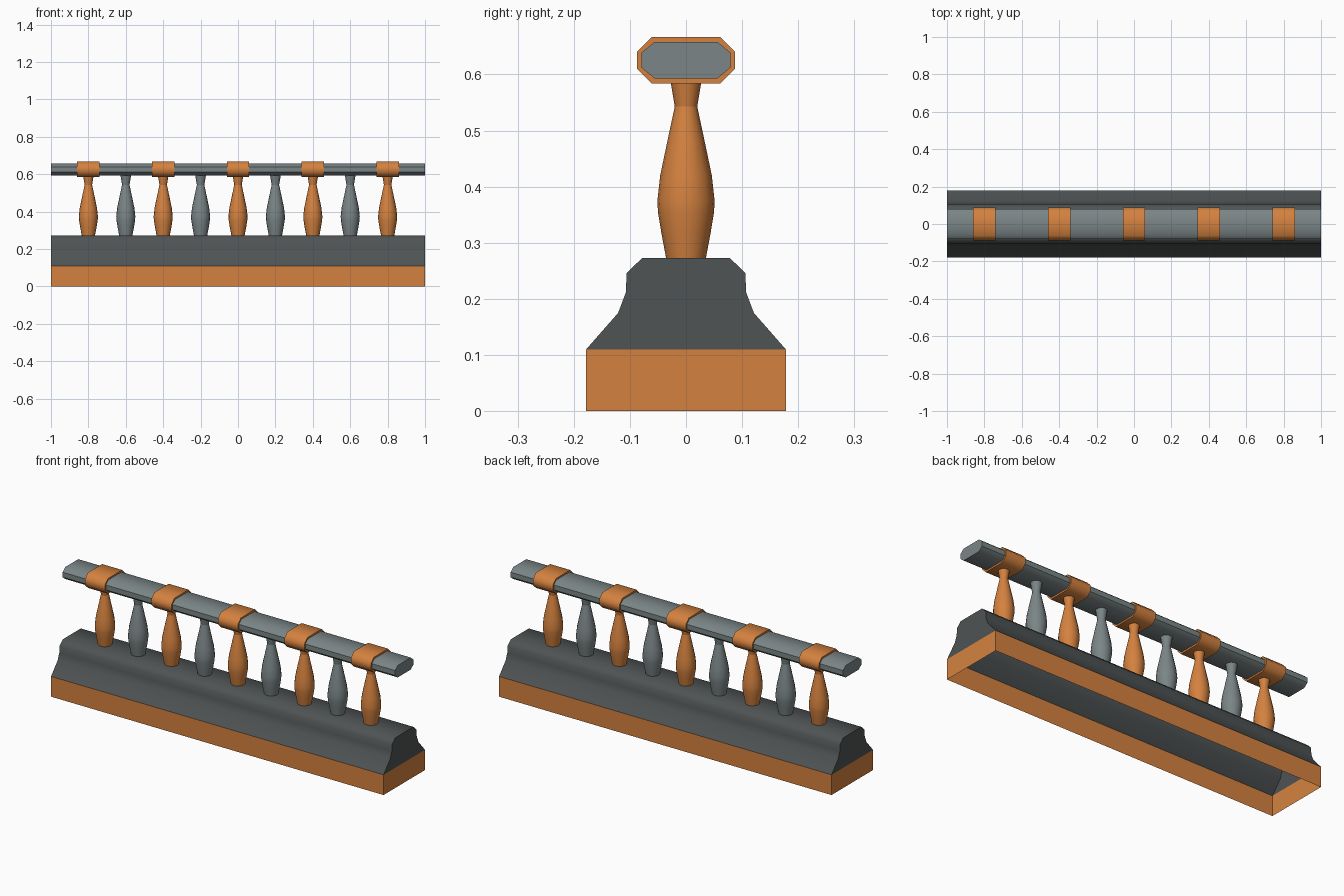
import bpy, bmesh, math

if "Cube" in bpy.data.objects:
    bpy.data.objects.remove(bpy.data.objects["Cube"])


def material(name, col):
    m = bpy.data.materials.new(name)
    m.diffuse_color = (*col, 1)
    m.use_nodes = True
    m.node_tree.nodes["Principled BSDF"].inputs["Base Color"].default_value = m.diffuse_color
    return m


ORANGE = material("orange", (0.66, 0.222, 0.05))
GREY = material("grey", (0.198, 0.235, 0.24))
DARK = material("dark_grey", (0.078, 0.087, 0.088))


def finish(bm, name, mat, angle):
    bmesh.ops.recalc_face_normals(bm, faces=bm.faces)
    me = bpy.data.meshes.new(name)
    bm.to_mesh(me)
    bm.free()
    me.materials.append(mat)
    ob = bpy.data.objects.new(name, me)
    bpy.context.collection.objects.link(ob)
    bpy.ops.object.select_all(action='DESELECT')
    ob.select_set(True)
    bpy.context.view_layer.objects.active = ob
    bpy.ops.object.shade_smooth_by_angle(angle=math.radians(angle))
    return ob


def extrude_x(name, half, x0, x1, mat, open_bottom=False, angle=50):
    """Sweep a mirrored (y, z) half profile, listed bottom to top, along x."""
    pts = half + [(-y, z) for y, z in reversed(half)]
    bm = bmesh.new()
    a = [bm.verts.new((x0, y, z)) for y, z in pts]
    b = [bm.verts.new((x1, y, z)) for y, z in pts]
    n = len(pts)
    for i in range(n - 1 if open_bottom else n):
        j = (i + 1) % n
        bm.faces.new((a[i], a[j], b[j], b[i]))
    bm.faces.new(a[::-1])
    bm.faces.new(b)
    return finish(bm, name, mat, angle)


def lathe(name, prof, x, mat, sides=16):
    """Turn an (r, z) profile around a vertical axis at x."""
    bm = bmesh.new()
    rings = [[bm.verts.new((x + r * math.cos(2 * math.pi * k / sides),
                            r * math.sin(2 * math.pi * k / sides), z))
              for k in range(sides)] for r, z in prof]
    for lo, hi in zip(rings, rings[1:]):
        for k in range(sides):
            j = (k + 1) % sides
            bm.faces.new((lo[k], lo[j], hi[j], hi[k]))
    bm.faces.new(rings[0][::-1])
    bm.faces.new(rings[-1])
    return finish(bm, name, mat, 31)


# Base skirt: four thin walls, open above and below
bm = bmesh.new()
corners = [(-1, -.178), (1, -.178), (1, .178), (-1, .178)]
low = [bm.verts.new((x, y, 0)) for x, y in corners]
top = [bm.verts.new((x, y, .11)) for x, y in corners]
for i in range(4):
    j = (i + 1) % 4
    bm.faces.new((low[i], low[j], top[j], top[i]))
finish(bm, "base_skirt", ORANGE, 30)

# Moulded plinth, hollow underneath
extrude_x("plinth", [(.178, .11), (.121, .175), (.107, .212),
                     (.106, .246), (.078, .273)], -1, 1, DARK, True)

# Handrail
extrude_x("handrail", [(.056, .593), (.079, .612), (.079, .639), (.056, .658)],
          -1, 1, GREY)

# Balusters, alternate ones orange with a band round the rail
body = [(.035, .27), (.044, .318), (.050, .355), (.051, .375),
        (.046, .42), (.033, .482), (.020, .543)]
for i in range(9):
    x = -.8 + .2 * i
    banded = i % 2 == 0
    mat = ORANGE if banded else GREY
    lathe(f"baluster_{i + 1}", body, x, mat)
    lathe(f"baluster_neck_{i + 1}", [(.020, .543), (.029, .596)], x, mat)
    if banded:
        extrude_x(f"rail_band_{i // 2 + 1}",
                  [(.061, .584), (.087, .610), (.087, .641), (.061, .667)],
                  x - .06, x + .06, ORANGE)
